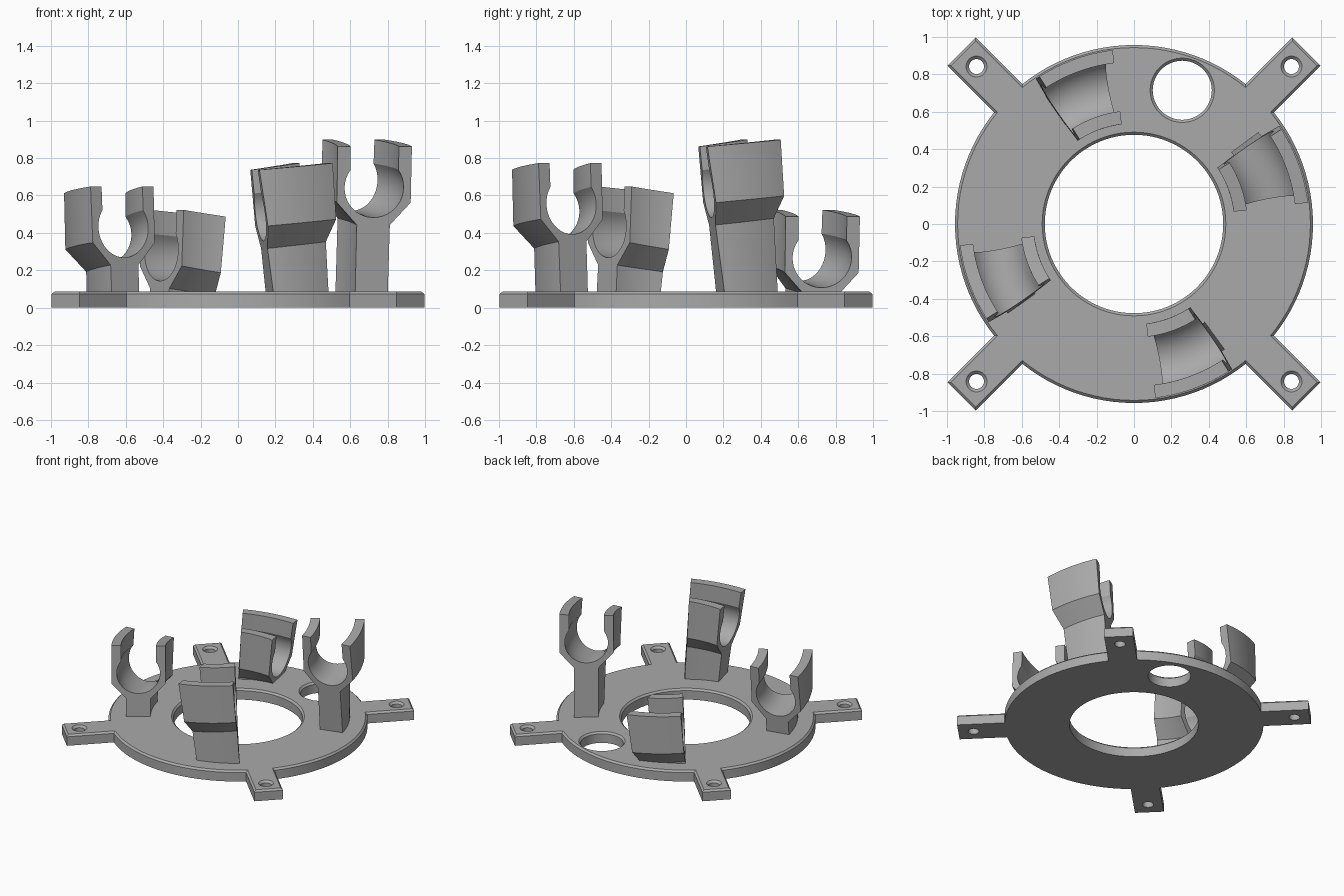
import bpy, bmesh, math
from math import sin, cos, pi, radians

if "Cube" in bpy.data.objects:
    bpy.data.objects.remove(bpy.data.objects["Cube"])

grey = bpy.data.materials.new("plain grey")
grey.diffuse_color = (0.4, 0.4, 0.4, 1)
grey.use_nodes = True
grey.node_tree.nodes["Principled BSDF"].inputs["Base Color"].default_value = grey.diffuse_color

TOP, CH = 0.087, 0.014   # plate thickness, edge chamfer


def finish(bm, name):
    bmesh.ops.recalc_face_normals(bm, faces=bm.faces)
    me = bpy.data.meshes.new(name)
    bm.to_mesh(me)
    bm.free()
    me.materials.append(grey)
    ob = bpy.data.objects.new(name, me)
    bpy.context.collection.objects.link(ob)
    bpy.ops.object.select_all(action='DESELECT')
    ob.select_set(True)
    bpy.context.view_layer.objects.active = ob
    bpy.ops.object.shade_smooth_by_angle(angle=radians(25))
    return ob


def circle(cx, cy, r, n):
    return [(cx + r * cos(2 * pi * i / n), cy + r * sin(2 * pi * i / n)) for i in range(n)]


def outline(inset):
    """Disc outline with four diagonal mounting arms."""
    R, w, tip = 0.957 - inset, 0.107 - inset, 1.304 - inset
    gap = math.asin(w / R)
    pts = []
    for k in range(4):
        a = pi / 4 + k * pi / 2
        for s in (-1, 1):
            pts.append((tip * cos(a) - s * w * sin(a), tip * sin(a) + s * w * cos(a)))
        n = 24
        for i in range(n + 1):
            t = a + gap + (pi / 2 - 2 * gap) * i / n
            pts.append((R * cos(t), R * sin(t)))
    return pts


# Base plate: each contour is stacked in three levels, then both faces are filled
bm = bmesh.new()
top_edges, bottom_edges = [], []


def contour(levels):
    rings = [[bm.verts.new((x, y, z)) for x, y in pts] for pts, z in levels]
    n = len(rings[0])
    for lo, hi in zip(rings, rings[1:]):
        for i in range(n):
            j = (i + 1) % n
            bm.faces.new((lo[i], lo[j], hi[j], hi[i]))
    for ring, store in ((rings[0], bottom_edges), (rings[-1], top_edges)):
        store += [bm.edges.get((ring[i], ring[(i + 1) % n])) for i in range(n)]


def hole(x, y, r, c, n):
    contour([(circle(x, y, r, n), 0), (circle(x, y, r, n), TOP - c),
             (circle(x, y, r + c, n), TOP)])


contour([(outline(0), 0), (outline(0), TOP - CH), (outline(CH), TOP)])
hole(0, 0, 0.477, CH, 96)
hole(0.258, 0.715, 0.158, CH, 48)
for sx in (-1, 1):
    for sy in (-1, 1):
        hole(sx * 0.842, sy * 0.842, 0.04, 0.016, 32)
for store in (top_edges, bottom_edges):
    bmesh.ops.triangle_fill(bm, use_beauty=True, use_dissolve=False, edges=store)
finish(bm, "base_plate")


# Cradles: open-topped clip on a stem, swept along a short piece of rising spiral
def cradle(name, angle, zc):
    foot = 0.04 - zc
    a0 = math.acos(0.13 / 0.16)
    arc = [a0 - (pi + 2 * a0) * i / 28 for i in range(29)]
    profile = [(-0.09, foot), (0.09, foot), (0.09, -0.2), (0.2, -0.08), (0.2, 0.22), (0.13, 0.22)]
    profile += [(0.16 * cos(t), 0.16 * sin(t)) for t in arc]
    profile += [(-0.13, 0.22), (-0.2, 0.22), (-0.2, -0.08), (-0.09, -0.2)]
    bm = bmesh.new()
    steps = 12
    rings = []
    for s in range(steps + 1):
        u = 2 * s / steps - 1
        ring = []
        for d, h in profile:
            r = 0.737 + d
            a = radians(angle - 7 * h + u * (12.3 + 2.5 * h))
            ring.append(bm.verts.new((r * cos(a), r * sin(a), zc + h + 0.018 * u)))
        rings.append(ring)
    n = len(profile)
    for lo, hi in zip(rings, rings[1:]):
        for i in range(n):
            j = (i + 1) % n
            bm.faces.new((lo[i], lo[j], hi[j], hi[i]))
    bm.faces.new(rings[0])
    bm.faces.new(rings[-1])
    finish(bm, name)


for k in range(4):
    cradle("cradle_%d" % (k + 1), 111.4 + 90 * k, 0.285 + 0.125 * k)
